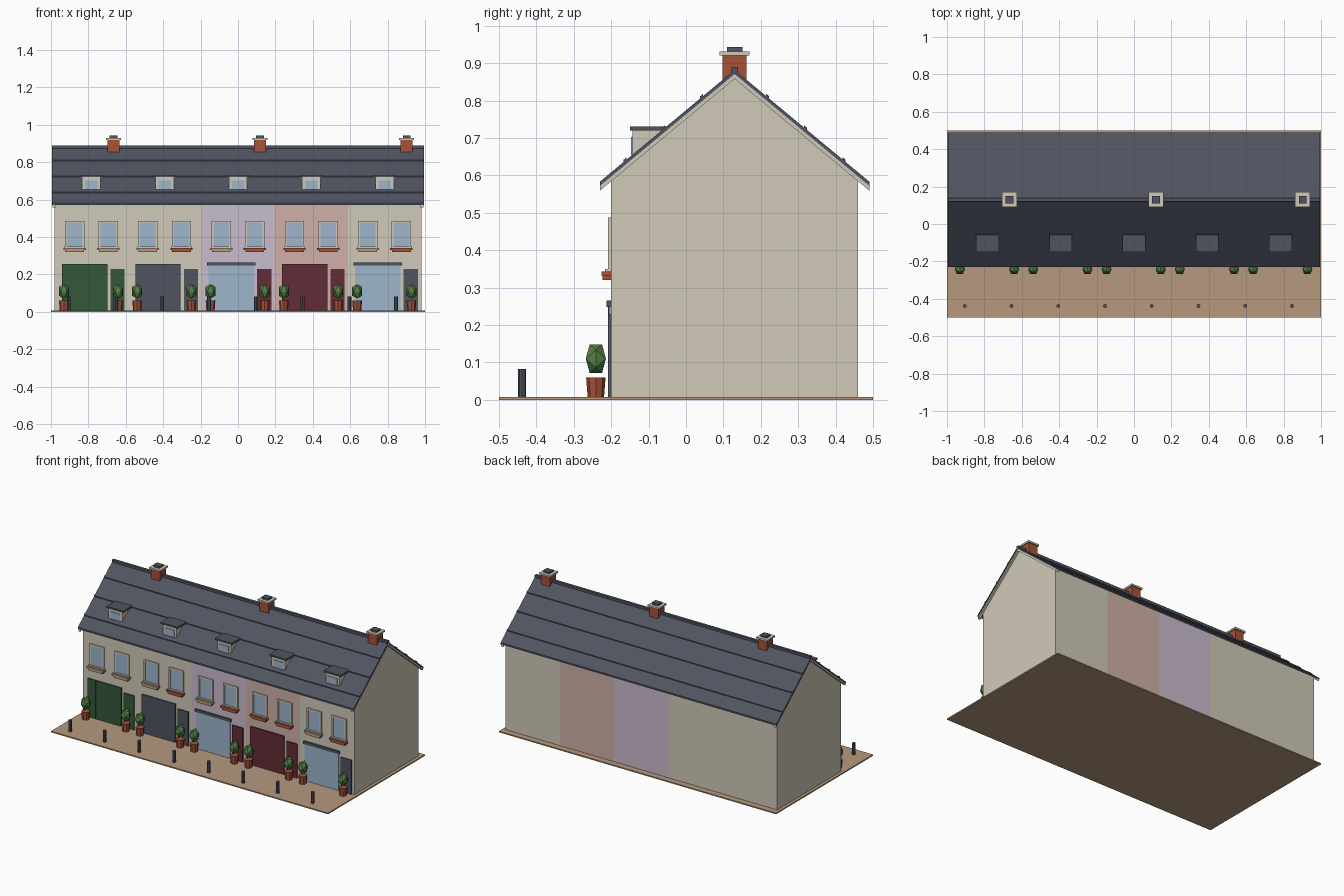
import bpy, bmesh, math

if "Cube" in bpy.data.objects:
    bpy.data.objects.remove(bpy.data.objects["Cube"])

def material(name, r, g, b):
    m = bpy.data.materials.new(name)
    lin = [((c / 255 + 0.055) / 1.055) ** 2.4 for c in (r, g, b)]
    m.diffuse_color = (*lin, 1)
    m.use_nodes = True
    m.node_tree.nodes["Principled BSDF"].inputs["Base Color"].default_value = m.diffuse_color
    return m

CREAM = material("cream render", 208, 202, 184)
LILAC = material("lilac render", 202, 188, 206)
PINK = material("pink render", 208, 176, 168)
SLATE = material("slate grey", 80, 84, 97)
BRICK = material("brick red", 166, 82, 56)
GREEN = material("door green", 50, 88, 56)
LEAF = material("leaf green", 82, 126, 68)
MAROON = material("maroon", 98, 44, 54)
GLASS = material("window blue", 158, 182, 204)
TAN = material("paving tan", 182, 152, 126)

def finish(name, bm, mat):
    bmesh.ops.recalc_face_normals(bm, faces=bm.faces)
    me = bpy.data.meshes.new(name)
    bm.to_mesh(me)
    bm.free()
    me.materials.append(mat)
    ob = bpy.data.objects.new(name, me)
    bpy.context.collection.objects.link(ob)
    return ob

def prism(name, mat, x0, x1, profile):
    """Extrude a (y, z) profile along x."""
    bm = bmesh.new()
    a = [bm.verts.new((x0, y, z)) for y, z in profile]
    b = [bm.verts.new((x1, y, z)) for y, z in profile]
    bm.faces.new(a)
    bm.faces.new(b[::-1])
    for i in range(len(a)):
        j = (i + 1) % len(a)
        bm.faces.new((a[i], a[j], b[j], b[i]))
    return finish(name, bm, mat)

def box(name, mat, x, half, y0, y1, z0, z1):
    return prism(name, mat, x - half, x + half, [(y0, z0), (y1, z0), (y1, z1), (y0, z1)])

def cylinder(name, mat, x, y, z0, z1, r0, r1, sides=8):
    bm = bmesh.new()
    bmesh.ops.create_cone(bm, cap_ends=True, segments=sides, radius1=r0, radius2=r1, depth=z1 - z0)
    bmesh.ops.translate(bm, verts=bm.verts, vec=(x, y, (z0 + z1) / 2))
    return finish(name, bm, mat)

def bush(x, y, z, w, h):
    """Stretched icosahedron with its short edge on top."""
    p = (1 + math.sqrt(5)) / 2
    bm = bmesh.new()
    for a in (-1, 1):
        for b in (-p, p):
            for v in ((0, a, b), (a, b, 0), (b, 0, a)):
                bm.verts.new((x + v[0] * w / p, y + v[1] * w / p, z + v[2] * h / p))
    bmesh.ops.convex_hull(bm, input=bm.verts)
    return finish("bush", bm, LEAF)

RIDGE_Y, HALF, FRONT, BACK, G = 0.13, 0.36, -0.2, 0.46, 0.008

def roof_z(y):
    return 0.882 - 0.83 * abs(y - RIDGE_Y)

def gable_strip(name, mat, x0, x1, top, bottom):
    ys = [RIDGE_Y - HALF, RIDGE_Y, RIDGE_Y + HALF]
    return prism(name, mat, x0, x1, [(y, roof_z(y) + top) for y in ys]
                 + [(y, roof_z(y) + bottom) for y in ys[::-1]])

# Pavement
box("pavement", TAN, 0, 1, -0.5, 0.5, 0, G)

# Five terraced houses: wall, garage or shop front, side door, window boxes
houses = [
    (CREAM, GREEN, GREEN, (TAN, TAN)),
    (CREAM, SLATE, SLATE, (TAN, BRICK)),
    (LILAC, GLASS, MAROON, (TAN, BRICK)),
    (PINK, MAROON, MAROON, (BRICK, BRICK)),
    (CREAM, GLASS, SLATE, (TAN, BRICK)),
]
W = 0.392
for i, (wall, wide, door, boxes) in enumerate(houses):
    cx = (i - 2) * W
    prism("house_wall", wall, cx - W / 2, cx + W / 2,
          [(FRONT, G), (BACK, G)] + [(y, roof_z(y) - 0.012) for y in (BACK, RIDGE_Y, FRONT)])

    # Wide ground floor opening
    gx = cx - 0.036
    if wide is GLASS:
        box("shop_window", GLASS, gx, 0.122, FRONT - 0.006, FRONT, G, 0.25)
        box("shop_canopy", SLATE, gx, 0.13, FRONT - 0.012, FRONT, 0.248, 0.265)
    else:
        for k in range(4):
            box("garage_leaf", wide, gx + (k - 1.5) * 0.061, 0.0298, FRONT - 0.009, FRONT, G, 0.257)
        box("garage_backing", wide, gx, 0.12, FRONT - 0.005, FRONT, G, 0.257)
    box("side_door", door, cx + 0.14, 0.038, FRONT - 0.008, FRONT, G, 0.23)

    # Upper windows with frame, sill and flower box
    for s, mat in zip((-1, 1), boxes):
        wx = cx + s * 0.09
        for e in (-1, 1):
            box("window_frame_side", CREAM, wx + e * 0.047, 0.005, FRONT - 0.009, FRONT, 0.343, 0.487)
        box("window_frame_top", CREAM, wx, 0.042, FRONT - 0.009, FRONT, 0.477, 0.487)
        box("window_glass", GLASS, wx, 0.042, FRONT - 0.005, FRONT, 0.343, 0.477)
        box("window_sill", CREAM, wx, 0.055, FRONT - 0.016, FRONT, 0.341, 0.35)
        box("flower_box_rim", mat, wx, 0.06, FRONT - 0.026, FRONT, 0.332, 0.343)
        box("flower_box", mat, wx, 0.05, FRONT - 0.023, FRONT, 0.32, 0.332)

    # Dormer
    box("dormer_body", CREAM, cx, 0.049, -0.143, -0.06, 0.645, 0.72)
    box("dormer_glass", GLASS, cx, 0.034, -0.147, -0.143, 0.655, 0.702)
    box("dormer_roof", SLATE, cx, 0.061, -0.15, -0.05, 0.72, 0.731)

    # Potted bushes on either side
    for px in (cx - 0.147, cx + 0.143):
        cylinder("plant_pot", BRICK, px, -0.241, G, 0.06, 0.022, 0.026)
        bush(px, -0.241, 0.11, 0.027, 0.038)

# Roof covering, verge boards and ridge
gable_strip("roof_slates", SLATE, -0.995, 0.995, 0, -0.011)
for s in (-1, 1):
    gable_strip("verge_board", CREAM, *sorted((s * 0.975, s * 0.992)), -0.011, -0.024)
box("ridge_cap", SLATE, 0, 0.995, RIDGE_Y - 0.009, RIDGE_Y + 0.009, 0.87, 0.89)

# Raised slate courses
for d in (0.088, 0.19, 0.293):
    for s in (-1, 1):
        a, b = RIDGE_Y + s * (d - 0.004), RIDGE_Y + s * (d + 0.004)
        prism("slate_course", SLATE, -0.995, 0.995,
              [(a, roof_z(a) - 0.002), (b, roof_z(b) - 0.002),
               (b, roof_z(b) + 0.006), (a, roof_z(a) + 0.006)])

# Chimneys
for x in (-0.665, 0.118, 0.902):
    for name, mat, r, z0, z1 in (("chimney_stack", BRICK, 0.032, 0.82, 0.92),
                                 ("chimney_cap", CREAM, 0.04, 0.92, 0.931),
                                 ("chimney_pot", SLATE, 0.021, 0.931, 0.943)):
        box(name, mat, x, r, RIDGE_Y - r, RIDGE_Y + r, z0, z1)

# Bollards
for k in range(8):
    cylinder("bollard", SLATE, -0.905 + 0.25 * k, -0.438, G, 0.083, 0.0105, 0.0105)
